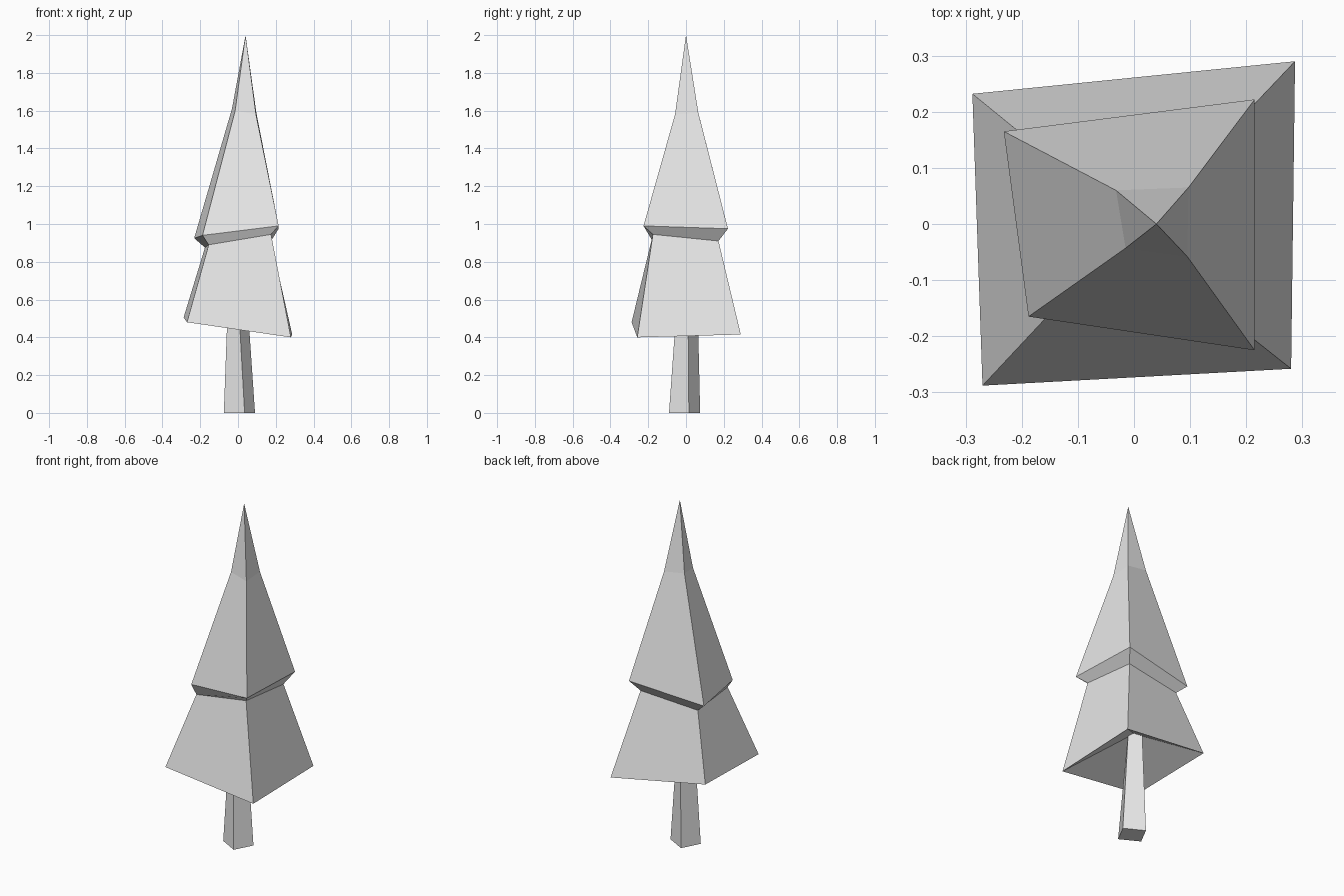
import bpy
import bmesh

default_cube = bpy.data.objects.get("Cube")
if default_cube:
    bpy.data.objects.remove(default_cube, do_unlink=True)


def make_material(name, colour):
    material = bpy.data.materials.new(name)
    material.use_nodes = True
    material.diffuse_color = colour
    for node in material.node_tree.nodes:
        if node.type == "BSDF_PRINCIPLED":
            node.inputs["Base Color"].default_value = colour
    return material


def bridge(bm, lower, upper):
    """Join two rings of corners; a ring of one corner makes a point."""
    count = max(len(lower), len(upper))
    for i in range(count):
        j = (i + 1) % count
        corners = [lower[i % len(lower)], lower[j % len(lower)],
                   upper[j % len(upper)], upper[i % len(upper)]]
        bm.faces.new(list(dict.fromkeys(corners)))


def loft(name, rings, material):
    """Build a closed, flat-faced solid through a stack of rings."""
    bm = bmesh.new()
    loops = [[bm.verts.new(point) for point in ring] for ring in rings]
    for lower, upper in zip(loops, loops[1:]):
        bridge(bm, lower, upper)
    for end in (loops[0], loops[-1]):
        if len(end) > 2:
            bm.faces.new(end)
    bmesh.ops.recalc_face_normals(bm, faces=bm.faces[:])
    mesh = bpy.data.meshes.new(name)
    bm.to_mesh(mesh)
    bm.free()
    mesh.materials.append(material)
    obj = bpy.data.objects.new(name, mesh)
    bpy.context.scene.collection.objects.link(obj)
    return obj


grey = make_material("light grey", (0.8, 0.8, 0.8, 1.0))

# Corners run front left, front right, back right, back left as seen from -y
underside_peak = [(0, 0, 0.62)]
lower_skirt = [(-0.27, -0.288, 0.48), (0.28, -0.258, 0.4),
               (0.287, 0.29, 0.415), (-0.288, 0.232, 0.505)]
waist = [(-0.155, -0.165, 0.89), (0.175, -0.175, 0.945),
         (0.175, 0.172, 0.91), (-0.175, 0.14, 0.875)]
upper_skirt = [(-0.188, -0.165, 0.94), (0.215, -0.225, 0.99),
               (0.215, 0.222, 0.975), (-0.232, 0.165, 0.925)]
neck = [(-0.015, -0.043, 1.6), (0.095, -0.058, 1.58),
        (0.097, 0.065, 1.59), (-0.032, 0.06, 1.61)]
tip = [(0.04, 0, 2)]

# Foliage: two tiers with a hollow underside and a long tip
loft("foliage", [underside_peak, lower_skirt, waist, upper_skirt, neck, tip], grey)

# Trunk: turned, tapering square post that ends inside the foliage
trunk_foot = [(0.035, -0.09, 0), (0.09, 0.015, 0),
              (-0.02, 0.075, 0), (-0.075, -0.03, 0)]
trunk_top = [(0, -0.045, 0.63), (0.047, 0.01, 0.63),
             (-0.005, 0.06, 0.63), (-0.052, 0, 0.63)]
loft("trunk", [trunk_foot, trunk_top], grey)
